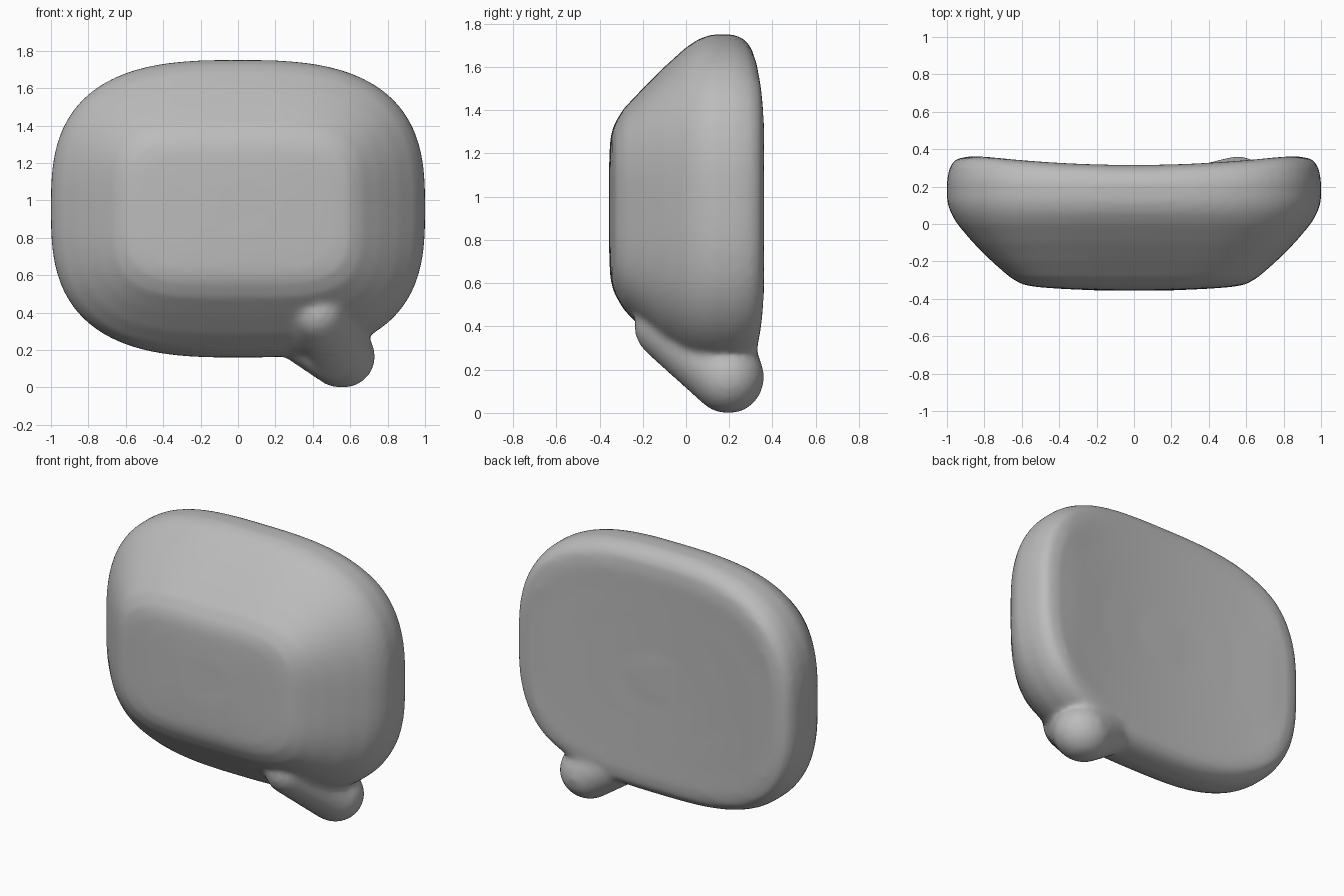
import bpy, bmesh, math
from mathutils import Vector

if "Cube" in bpy.data.objects:
    bpy.data.objects.remove(bpy.data.objects["Cube"])

grey = bpy.data.materials.new("soft_grey")
grey.diffuse_color = (0.5, 0.5, 0.5, 1)
grey.use_nodes = True
grey.node_tree.nodes["Principled BSDF"].inputs["Base Color"].default_value = grey.diffuse_color

SEG = 96
bm = bmesh.new()


def outline(hx, top, bottom, n):
    """Rounded-rectangle outline in x and z."""
    hz, cz = (top - bottom) / 2, (top + bottom) / 2
    pts = []
    for i in range(SEG):
        a = 2 * math.pi * i / SEG
        c, s = math.cos(a), math.sin(a)
        r = (abs(c) ** n + abs(s) ** n) ** (-1 / n)
        pts.append((hx * r * c, cz + hz * r * s))
    return pts


def front_bow(x):
    return 0.05 * x * x


def back_bow(x):
    return 0.045 * min(abs(x) / 0.8, 1) ** 2


# Cushion body: y, half width, top, bottom, squareness, front bow, back bow
sections = [
    (-0.357, 0.20, 1.08, 0.82, 4.0, 1, 0),
    (-0.354, 0.40, 1.20, 0.70, 4.0, 1, 0),
    (-0.350, 0.53, 1.27, 0.62, 4.2, 1, 0),
    (-0.335, 0.60, 1.33, 0.56, 4.2, 0.7, 0),
    (-0.290, 0.665, 1.405, 0.48, 3.9, 0.3, 0),
    (-0.200, 0.76, 1.50, 0.385, 3.5, 0, 0),
    (-0.100, 0.86, 1.60, 0.285, 3.2, 0, 0),
    (0.000, 0.945, 1.69, 0.205, 3.0, 0, 0),
    (0.060, 0.98, 1.73, 0.175, 2.9, 0, 0),
    (0.120, 1.00, 1.75, 0.16, 2.85, 0, 0),
    (0.220, 1.00, 1.75, 0.16, 2.85, 0, 0.3),
    (0.275, 0.985, 1.725, 0.185, 2.85, 0, 0.7),
    (0.305, 0.95, 1.68, 0.225, 2.9, 0, 1),
    (0.316, 0.88, 1.60, 0.29, 3.0, 0, 1),
    (0.314, 0.75, 1.46, 0.42, 3.0, 0, 1),
    (0.312, 0.50, 1.28, 0.62, 3.0, 0, 1),
    (0.310, 0.25, 1.10, 0.80, 3.0, 0, 1),
]
rings = [[bm.verts.new((x, y + f * front_bow(x) + b * back_bow(x), z))
          for x, z in outline(hx, t, bo, n)]
         for y, hx, t, bo, n, f, b in sections]
for r0, r1 in zip(rings, rings[1:]):
    for i in range(SEG):
        j = (i + 1) % SEG
        bm.faces.new((r0[i], r0[j], r1[j], r1[i]))
bm.faces.new(rings[0])
bm.faces.new(rings[-1])


# Tail: hulls stretched between rounded lumps, rooted inside the body
def lump_points(centre, radius):
    pts = []
    for i in range(1, 12):
        for k in range(24):
            p, a = math.pi * i / 12, math.pi * k / 12
            d = (math.sin(p) * math.cos(a), math.sin(p) * math.sin(a), math.cos(p))
            pts.append([c + r * e for c, r, e in zip(centre, radius, d)])
    return pts


tip = ((0.555, 0.195, 0.165), (0.18, 0.168, 0.17))
brow = ((0.43, -0.08, 0.40), (0.15, 0.16, 0.16))
root = ((0.34, 0.16, 0.29), (0.15, 0.15, 0.16))
for lumps in ((tip, root), (tip, brow), (root, brow)):
    verts = [bm.verts.new(Vector(p)) for l in lumps for p in lump_points(*l)]
    hull = bmesh.ops.convex_hull(bm, input=verts)
    loose = [v for v in verts if v.is_valid and not v.link_faces]
    bmesh.ops.delete(bm, geom=loose, context='VERTS')

bmesh.ops.recalc_face_normals(bm, faces=bm.faces)
mesh = bpy.data.meshes.new("speech_bubble_cushion")
bm.to_mesh(mesh)
bm.free()
mesh.materials.append(grey)
cushion = bpy.data.objects.new("speech_bubble_cushion", mesh)
bpy.context.collection.objects.link(cushion)

# Fuse body and tail into one soft skin
fuse = cushion.modifiers.new("fuse", 'REMESH')
fuse.mode = 'VOXEL'
fuse.voxel_size = 0.018
fuse.use_smooth_shade = True
soften = cushion.modifiers.new("soften", 'SMOOTH')
soften.factor = 0.5
soften.iterations = 12
